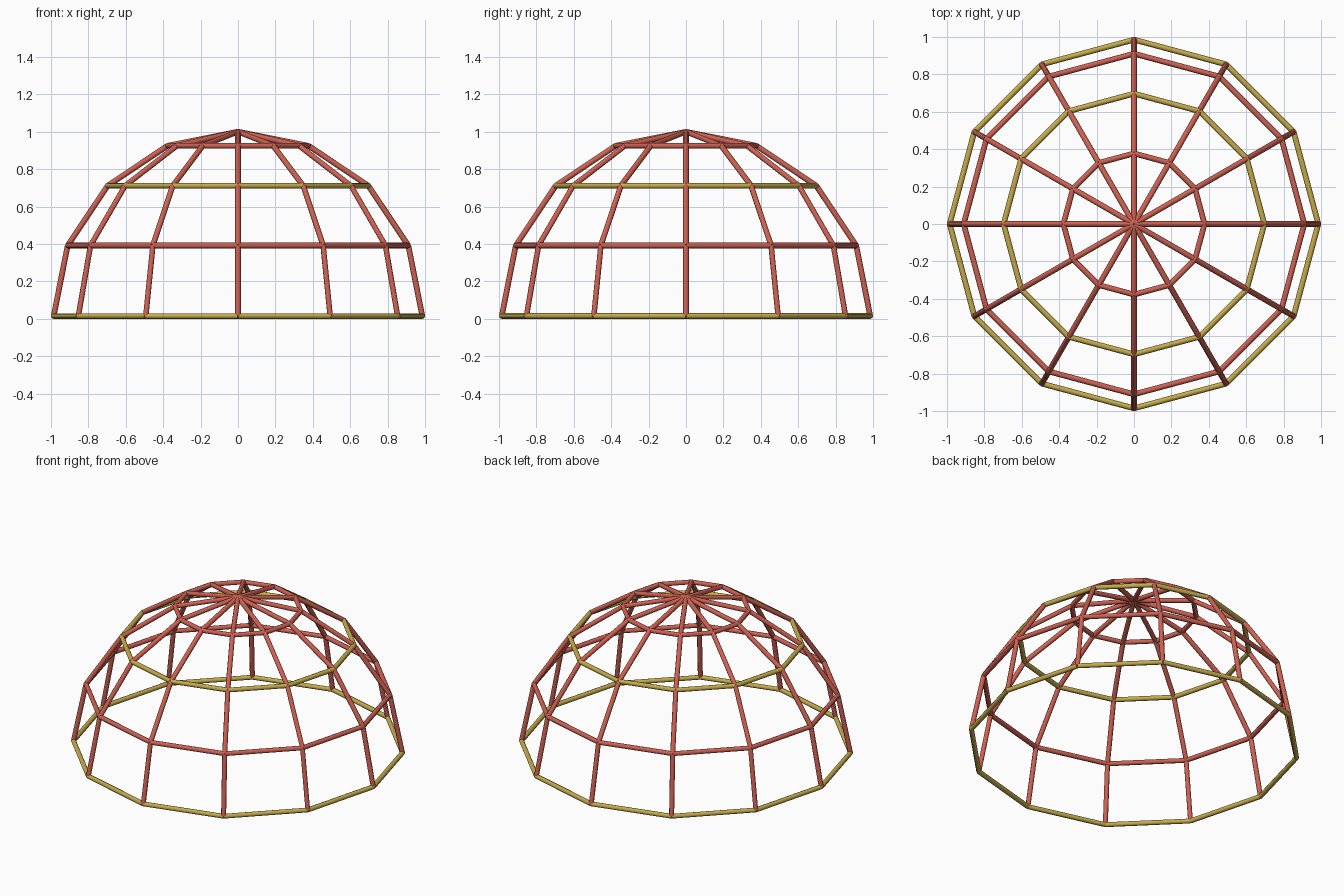
import bpy, bmesh, math
from mathutils import Vector, Matrix

cube = bpy.data.objects.get("Cube")
if cube:
    bpy.data.objects.remove(cube, do_unlink=True)

RADIUS = 0.985      # dome radius, to the centre of the tubes
TUBE = 0.015        # tube radius
SIDES = 8           # sides of each tube
SEGMENTS = 12       # ribs around the dome
LEVELS = 4          # steps from base to apex


def make_material(name, rgb):
    mat = bpy.data.materials.new(name)
    mat.use_nodes = True
    color = (*rgb, 1)
    mat.diffuse_color = color
    mat.node_tree.nodes["Principled BSDF"].inputs["Base Color"].default_value = color
    return mat


red = make_material("coral red", (0.62, 0.12, 0.085))
yellow = make_material("mustard yellow", (0.56, 0.41, 0.07))


def node(level, segment):
    """Joint of the frame on the hemisphere."""
    lat = math.pi / 2 * level / LEVELS
    lon = math.tau * segment / SEGMENTS
    return Vector((RADIUS * math.cos(lat) * math.cos(lon),
                   RADIUS * math.cos(lat) * math.sin(lon),
                   RADIUS * math.sin(lat) + TUBE))


def add_strut(bm, a, b):
    """Straight capped tube between two joints."""
    axis = b - a
    turn = axis.to_track_quat('Z', 'Y').to_matrix().to_4x4()
    bmesh.ops.create_cone(bm, cap_ends=True, segments=SIDES,
                          radius1=TUBE, radius2=TUBE, depth=axis.length,
                          matrix=Matrix.Translation((a + b) / 2) @ turn)


def build(name, points, mat):
    """One object made of struts along a chain of joints."""
    bm = bmesh.new()
    for a, b in zip(points, points[1:]):
        add_strut(bm, a, b)
    mesh = bpy.data.meshes.new(name)
    bm.to_mesh(mesh)
    bm.free()
    mesh.materials.append(mat)
    obj = bpy.data.objects.new(name, mesh)
    bpy.context.collection.objects.link(obj)
    obj.select_set(True)
    bpy.context.view_layer.objects.active = obj


bpy.ops.object.select_all(action='DESELECT')

# Horizontal rings, alternating in colour
ring_names = ["base_ring", "lower_ring", "middle_ring", "upper_ring"]
for level, name in enumerate(ring_names):
    ring = [node(level, s) for s in range(SEGMENTS + 1)]
    build(name, ring, red if level % 2 else yellow)

# Ribs from the base to the apex
for s in range(SEGMENTS):
    build(f"rib_{s + 1}", [node(level, s) for level in range(LEVELS + 1)], red)

# Rounded tubes with sharp end caps
bpy.ops.object.shade_smooth_by_angle(angle=math.radians(50))
